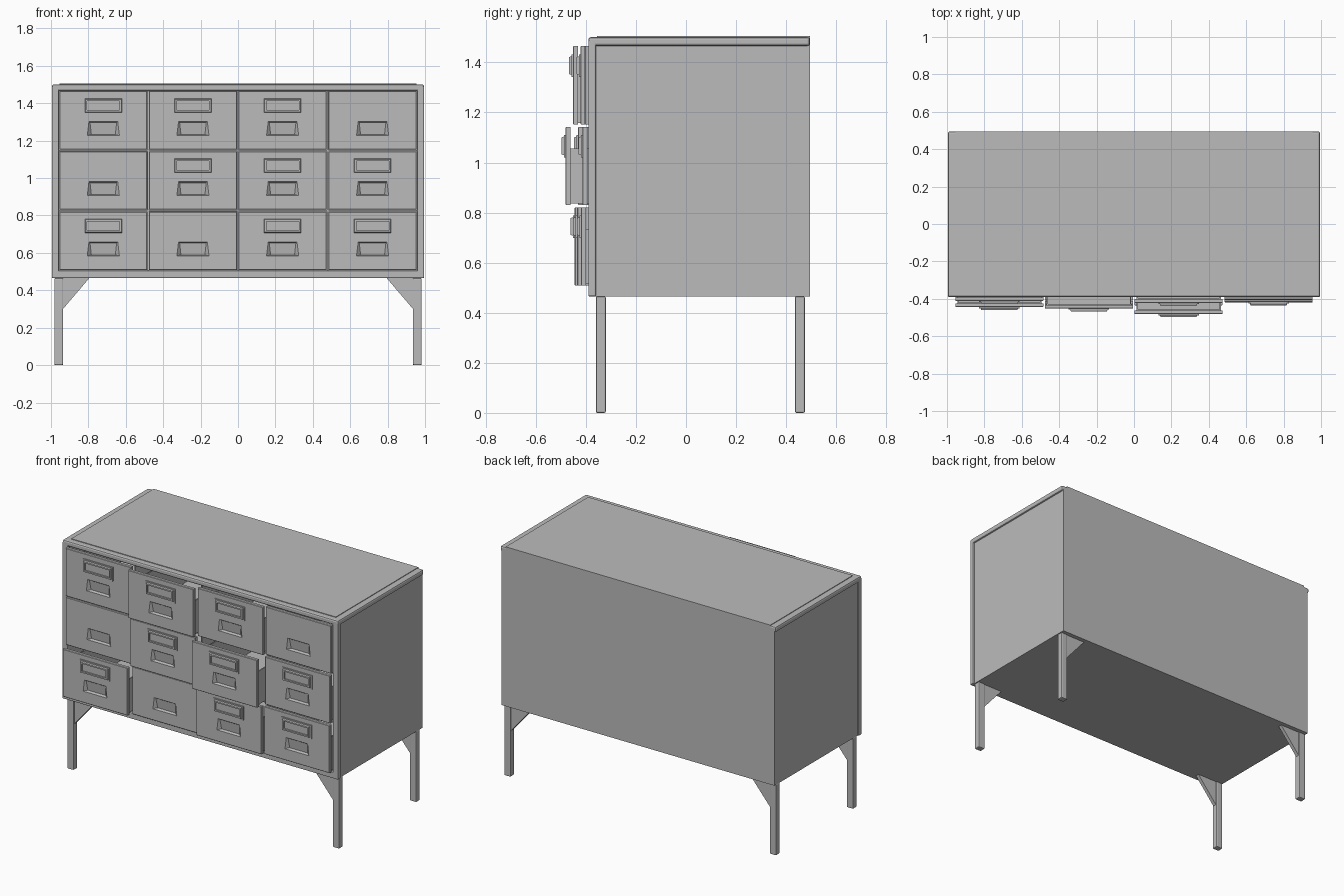
import bpy
import bmesh

cube = bpy.data.objects.get("Cube")
if cube:
    bpy.data.objects.remove(cube, do_unlink=True)

grey = bpy.data.materials.new("painted_grey_metal")
grey.use_nodes = True
GREY = (0.5, 0.5, 0.5, 1)
grey.diffuse_color = GREY
grey.node_tree.nodes["Principled BSDF"].inputs["Base Color"].default_value = GREY


def finish(name, bm, bevel=0.0, segments=2):
    bmesh.ops.recalc_face_normals(bm, faces=bm.faces)
    mesh = bpy.data.meshes.new(name)
    bm.to_mesh(mesh)
    bm.free()
    mesh.materials.append(grey)
    obj = bpy.data.objects.new(name, mesh)
    bpy.context.collection.objects.link(obj)
    if bevel:
        mod = obj.modifiers.new("soft_edges", "BEVEL")
        mod.width, mod.segments = bevel, segments
    return obj


def box_bm(x, y, z):
    """Box from (low, high) pairs on each axis."""
    bm = bmesh.new()
    bmesh.ops.create_cube(bm, size=1)
    for v in bm.verts:
        v.co = [r[0] if c < 0 else r[1] for c, r in zip(v.co, (x, y, z))]
    return bm


def box(name, x, y, z, bevel=0.0):
    return finish(name, box_bm(x, y, z), bevel)


def prism(name, points, y0, y1):
    """Extrude an x-z outline along y."""
    bm = bmesh.new()
    face = bm.faces.new([bm.verts.new((px, y0, pz)) for px, pz in points])
    new = bmesh.ops.extrude_face_region(bm, geom=[face])["geom"]
    bmesh.ops.translate(bm, vec=(0, y1 - y0, 0),
                        verts=[g for g in new if isinstance(g, bmesh.types.BMVert)])
    return finish(name, bm)


def mirrored(a, b, s):
    return tuple(sorted((a * s, b * s)))


# Cabinet shell
FRONT, BACK, BASE = -0.39, 0.495, 0.465
box("top_slab", (-0.995, 0.995), (FRONT, BACK), (1.466, 1.501), 0.01)
box("top_panel", (-0.955, 0.955), (-0.355, BACK), (1.48, 1.505))
box("back_panel", (-0.985, 0.985), (0.475, BACK), (BASE, 1.49))
box("bottom_panel", (-0.985, 0.985), (-0.365, BACK), (BASE, 0.5))
box("front_bottom_rail", (-0.995, 0.995), (FRONT, -0.36), (BASE, 0.505), 0.005)
for s, side in ((-1, "right"), (1, "left")):
    box(side + "_side_panel", mirrored(0.96, 0.985, s), (-0.365, BACK), (BASE, 1.49))
    box(side + "_front_post", mirrored(0.957, 0.995, s), (FRONT, -0.36), (BASE, 1.49), 0.005)

# Inner dividers
for x in (-0.48, 0, 0.48):
    box("upright_divider", (x - 0.004, x + 0.004), (-0.375, 0.48), (0.49, 1.48))
for z in (0.825, 1.145):
    box("shelf_divider", (-0.965, 0.965), (-0.375, 0.48), (z - 0.004, z + 0.004))

# Legs with corner gussets
for s, side in ((-1, "right"), (1, "left")):
    for y, end in ((-0.34, "front"), (0.455, "back")):
        name = f"{end}_{side}_"
        box(name + "leg", mirrored(0.935, 0.982, s), (y - 0.02, y + 0.02), (0, BASE), 0.006)
        prism(name + "gusset", [(0.94 * s, 0.295), (0.94 * s, BASE), (0.795 * s, BASE)],
              y - 0.012, y + 0.012)


def drawer_front(x0, x1, z0, z1, y):
    """Plate with a scooped finger pull sunk into its face."""
    c, r, top, low = (x0 + x1) / 2, 0.003, z0 + 0.15, z0 + 0.075

    def rect(bm, a, b, zl, zh, yl, yh):
        return [bm.verts.new(p) for p in
                ((c - a, yl, zl), (c + a, yl, zl), (c + b, yh, zh), (c - b, yh, zh))]

    bm = bmesh.new()
    w = (x1 - x0) / 2
    loops = [rect(bm, w, w, z0, z1, y + 0.02, y + 0.02),
             rect(bm, w, w, z0, z1, y + r, y + r),
             rect(bm, w - r, w - r, z0 + r, z1 - r, y, y),
             rect(bm, 0.086, 0.077, low, top, y, y),
             rect(bm, 0.064, 0.071, low + 0.006, top - 0.006, y + 0.017, y + 0.009)]
    for a, b in zip(loops, loops[1:]):
        for i in range(4):
            j = (i + 1) % 4
            bm.faces.new((a[i], a[j], b[j], b[i]))
    bm.faces.new(loops[0])
    bm.faces.new(loops[-1])
    finish("drawer_front", bm)


def hollowed(name, bm, direction, rim, depth):
    """Sink a pocket into the face that looks along direction."""
    bm.normal_update()
    face = max(bm.faces, key=lambda f: f.normal.dot(direction))
    bmesh.ops.inset_region(bm, faces=[face], thickness=rim)
    new = bmesh.ops.extrude_discrete_faces(bm, faces=[face])["faces"][0]
    bmesh.ops.translate(bm, verts=new.verts, vec=[-d * depth for d in direction])
    return finish(name, bm)


def label_holder(c, z, y):
    """Stepped frame around a sunken card window."""
    box("label_backing", (c - 0.108, c + 0.108), (y - 0.006, y + 0.002), (z, z + 0.09))
    bm = box_bm((c - 0.1, c + 0.1), (y - 0.016, y - 0.004), (z + 0.008, z + 0.083))
    for v in bm.verts:
        if v.co.y < y - 0.01:
            v.co.x = c + (v.co.x - c) * 0.96
            v.co.z = z + 0.045 + (v.co.z - z - 0.045) * 0.9
    hollowed("label_holder", bm, (0, -1, 0), 0.013, 0.01)


# Drawers: face position by row from the top, then by column
COLUMNS = ((-0.955, -0.485), (-0.477, -0.005), (0.003, 0.474), (0.484, 0.955))
ROWS = ((1.152, 1.465), (0.831, 1.142), (0.509, 0.82))
FACES = ((-0.412, -0.452, -0.422, -0.405),
         (-0.406, -0.432, -0.482, -0.414),
         (-0.445, -0.41, -0.435, -0.42))
PLAIN = {(0, 3), (1, 0), (2, 1)}
for r, (z0, z1) in enumerate(ROWS):
    for k, (x0, x1) in enumerate(COLUMNS):
        y = FACES[r][k]
        drawer_front(x0, x1, z0, z1, y)
        tray = box_bm((x0 + 0.01, x1 - 0.01), (y + 0.018, y + 0.8), (z0 + 0.006, z0 + 0.225))
        hollowed("drawer_tray", tray, (0, 0, 1), 0.01, 0.205)
        if (r, k) not in PLAIN:
            label_holder((x0 + x1) / 2, z0 + 0.19, y)
